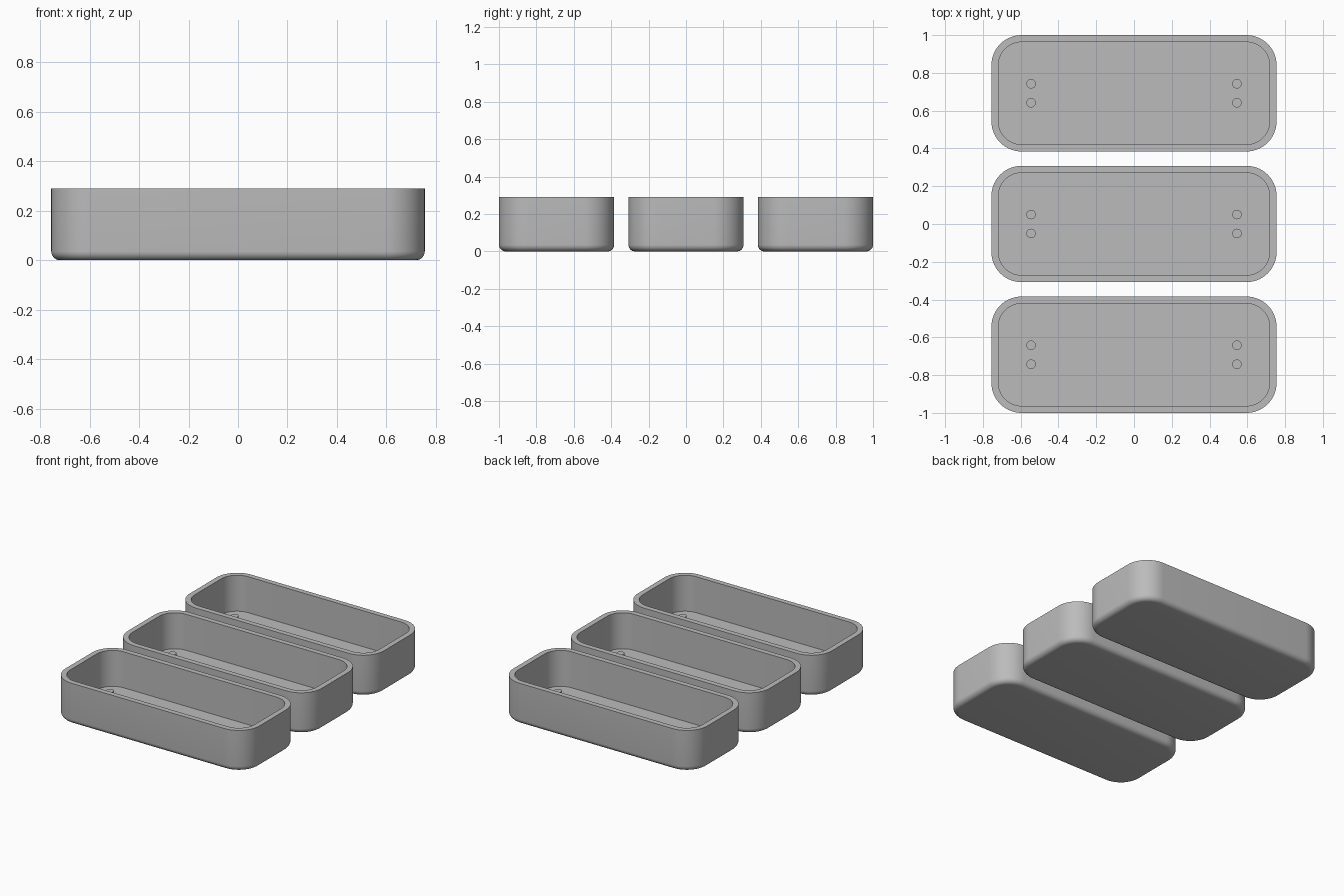
import bpy, bmesh, math

if "Cube" in bpy.data.objects:
    bpy.data.objects.remove(bpy.data.objects["Cube"])

HALF_X, HALF_Y, HEIGHT = 0.755, 0.308, 0.29
CORNER, WALL, FLOOR, FILLET = 0.16, 0.037, 0.037, 0.036
PEG_R, PEG_H = 0.025, 0.078
CORNER_SEGS, FILLET_SEGS = 14, 7

grey = bpy.data.materials.new("plain grey")
grey.diffuse_color = (0.5, 0.5, 0.5, 1)
grey.use_nodes = True
grey.node_tree.nodes["Principled BSDF"].inputs["Base Color"].default_value = grey.diffuse_color


def ring(bm, inset, z):
    """Rounded rectangle, moved inward by inset."""
    r = CORNER - inset
    verts = []
    for q, (sx, sy) in enumerate([(1, 1), (-1, 1), (-1, -1), (1, -1)]):
        for i in range(CORNER_SEGS + 1):
            a = math.pi / 2 * (q + i / CORNER_SEGS)
            verts.append(bm.verts.new((sx * (HALF_X - CORNER) + r * math.cos(a),
                                       sy * (HALF_Y - CORNER) + r * math.sin(a), z)))
    return verts


def finish(bm, name, y):
    bmesh.ops.recalc_face_normals(bm, faces=bm.faces)
    mesh = bpy.data.meshes.new(name)
    bm.to_mesh(mesh)
    bm.free()
    mesh.materials.append(grey)
    obj = bpy.data.objects.new(name, mesh)
    obj.location.y = y
    bpy.context.collection.objects.link(obj)
    bpy.ops.object.select_all(action='DESELECT')
    obj.select_set(True)
    bpy.context.view_layer.objects.active = obj
    bpy.ops.object.shade_smooth_by_angle(angle=math.radians(30))


def tray(name, y):
    bm = bmesh.new()
    # rounded bottom edge, outer wall, rim, inner wall
    section = []
    for i in range(FILLET_SEGS + 1):
        a = math.pi / 2 * i / FILLET_SEGS
        section.append((FILLET * (1 - math.sin(a)), FILLET * (1 - math.cos(a))))
    section += [(0, HEIGHT), (WALL, HEIGHT), (WALL, FLOOR)]
    rings = [ring(bm, inset, z) for inset, z in section]
    for low, high in zip(rings, rings[1:]):
        for i in range(len(low)):
            j = (i + 1) % len(low)
            bm.faces.new((low[i], low[j], high[j], high[i]))
    # underside and inner floor
    bm.faces.new(rings[0][::-1])
    bm.faces.new(rings[-1])
    finish(bm, name, y)


def pegs(name, y):
    bm = bmesh.new()
    for px in (-0.545, 0.545):
        for py in (-0.05, 0.05):
            made = bmesh.ops.create_cone(bm, cap_ends=True, segments=24,
                                         radius1=PEG_R, radius2=PEG_R, depth=PEG_H)
            bmesh.ops.translate(bm, verts=made["verts"],
                                vec=(px, py, FLOOR + PEG_H / 2))
    finish(bm, name, y)


# three equal trays in a row
for label, y in (("front", -0.692), ("middle", 0.0), ("back", 0.692)):
    tray(label + "_tray", y)
    pegs(label + "_pegs", y)
